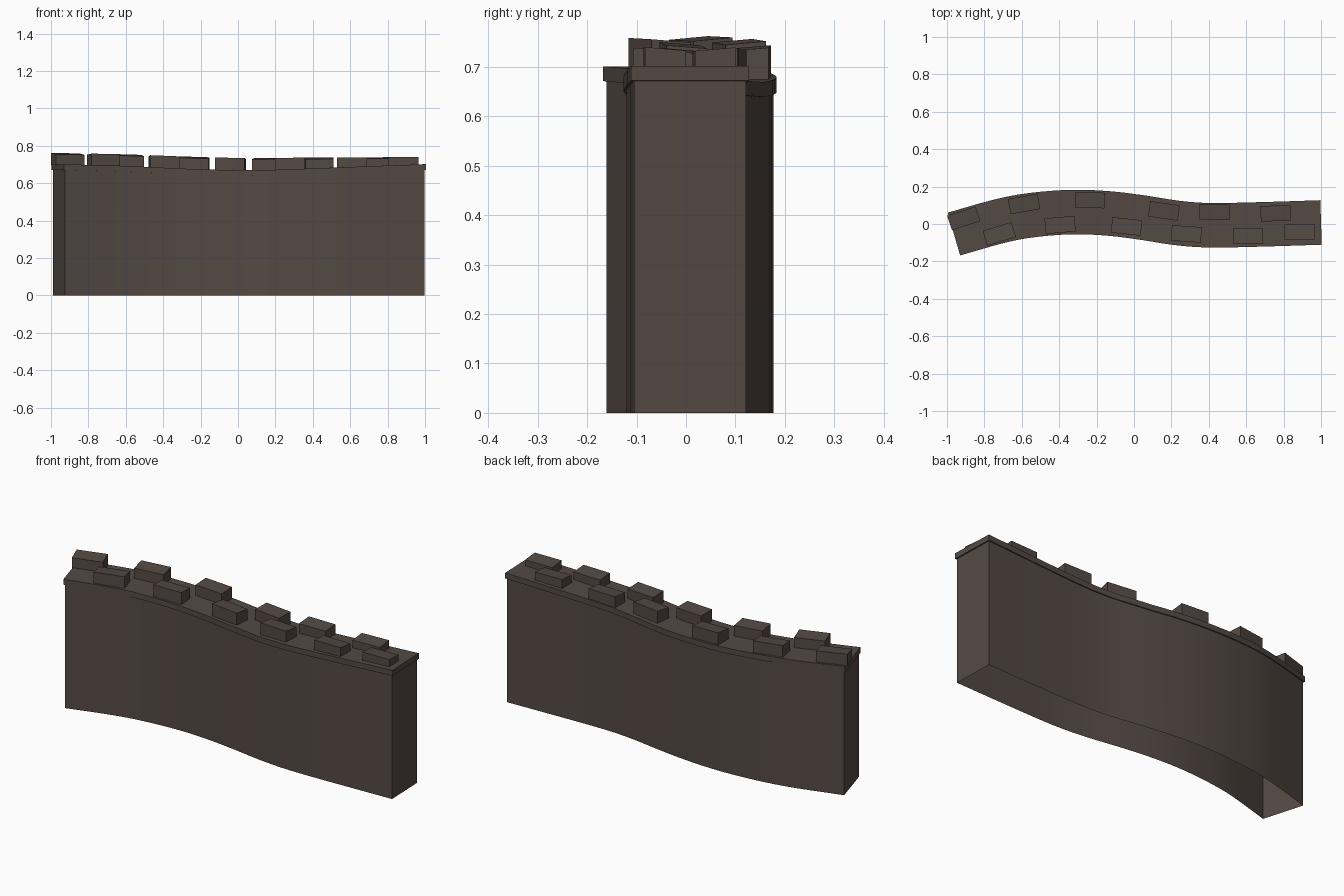
import bpy, bmesh, math
from mathutils import Vector

if "Cube" in bpy.data.objects:
    bpy.data.objects.remove(bpy.data.objects["Cube"])

stone = bpy.data.materials.new("dark_brown_stone")
stone.diffuse_color = (0.088, 0.067, 0.057, 1)
stone.use_nodes = True
stone.node_tree.nodes["Principled BSDF"].inputs["Base Color"].default_value = stone.diffuse_color

# centre line of the wall in plan
PATH = [(-.957, -.052), (-.72, .015), (-.55, .047), (-.335, .064), (-.13, .056),
        (.06, .032), (.22, .007), (.40, -.007), (.68, -.002), (.994, .008)]


def lerp(table, x):
    for (x0, z0), (x1, z1) in zip(table, table[1:]):
        if x <= x1:
            return z0 + (z1 - z0) * (x - x0) / (x1 - x0)
    return table[-1][1]


def cap_top(x):
    return lerp([(-1, .702), (-.6, .692), (-.3, .678), (0, .669), (.2, .671), (.6, .687), (1, .702)], x)


def merlon_top(x):
    return lerp([(-1, .759), (-.6, .752), (-.3, .740), (0, .731), (.4, .734), (1, .737)], x)


def smooth_path(steps=3):
    p = [Vector(q) for q in PATH]
    p = [2 * p[0] - p[1]] + p + [2 * p[-1] - p[-2]]
    out = []
    for i in range(1, len(p) - 2):
        a, b, c, d = p[i - 1:i + 3]
        for k in range(steps):
            t = k / steps
            out.append(.5 * (2 * b + (c - a) * t + (2 * a - 5 * b + 4 * c - d) * t * t
                             + (3 * b - a - 3 * c + d) * t ** 3))
    return out + [p[-2]]


def finish(name, bm, angle):
    bmesh.ops.recalc_face_normals(bm, faces=bm.faces)
    me = bpy.data.meshes.new(name)
    bm.to_mesh(me)
    bm.free()
    me.materials.append(stone)
    ob = bpy.data.objects.new(name, me)
    bpy.context.collection.objects.link(ob)
    bpy.ops.object.select_all(action='DESELECT')
    ob.select_set(True)
    bpy.context.view_layer.objects.active = ob
    bpy.ops.object.shade_smooth_by_angle(angle=math.radians(angle))
    return ob


def sweep(name, half, low, high, extend=0, closed=True):
    """Sweep a rectangle along the wall path; low and high give z from x."""
    pts = smooth_path()
    n = len(pts)
    bm = bmesh.new()
    rings = []
    for i, p in enumerate(pts):
        t = (pts[min(i + 1, n - 1)] - pts[max(i - 1, 0)]).normalized()
        q = p + t * (extend * ((i == n - 1) - (i == 0)))
        nrm = Vector((-t.y, t.x)) * half
        f, b = q - nrm, q + nrm
        rings.append([bm.verts.new((*f, low(p.x))), bm.verts.new((*f, high(p.x))),
                      bm.verts.new((*b, high(p.x))), bm.verts.new((*b, low(p.x)))])
    for r, s in zip(rings, rings[1:]):
        for k in range(4 if closed else 3):
            if closed or k != 1:
                j = (k + 1) % 4
                bm.faces.new((r[k], s[k], s[j], r[j]))
    bm.faces.new(rings[0])
    bm.faces.new(rings[-1][::-1])
    return finish(name, bm, 30)


# wall body (open underneath) and the overhanging coping slab
sweep("wall_body", .113, lambda x: 0, lambda x: cap_top(x) - .029, closed=False)
sweep("coping", .119, lambda x: cap_top(x) - .03, cap_top, extend=.006)


def merlon(name, x, y, deg, side):
    """Block stone whose top follows the wall and is a little higher outside."""
    bm = bmesh.new()
    bmesh.ops.create_cube(bm, size=1)
    c, s = math.cos(math.radians(deg)), math.sin(math.radians(deg))
    for v in bm.verts:
        u, w, up = v.co.x * .16, v.co.y * .083, v.co.z > 0
        px, py = x + u * c - w * s, y + u * s + w * c
        z = merlon_top(px) + (.003 if w * side > 0 else -.004) if up else cap_top(px) - .004
        v.co = (px, py, z)
    finish(name, bm, 30)


# two staggered rows of block stones
FRONT = [(-.72, -.053, 17), (-.395, -.005, 5), (-.04, -.013, -6),
         (.28, -.053, -4), (.61, -.064, -1), (.885, -.043, 1)]
BACK = [(-.91, .03, 18), (-.588, .107, 10), (-.235, .128, -2),
        (.16, .07, -8), (.43, .064, -1), (.757, .057, 2)]
for i, m in enumerate(FRONT):
    merlon(f"front_block_{i + 1}", *m, -1)
for i, m in enumerate(BACK):
    merlon(f"back_block_{i + 1}", *m, 1)
